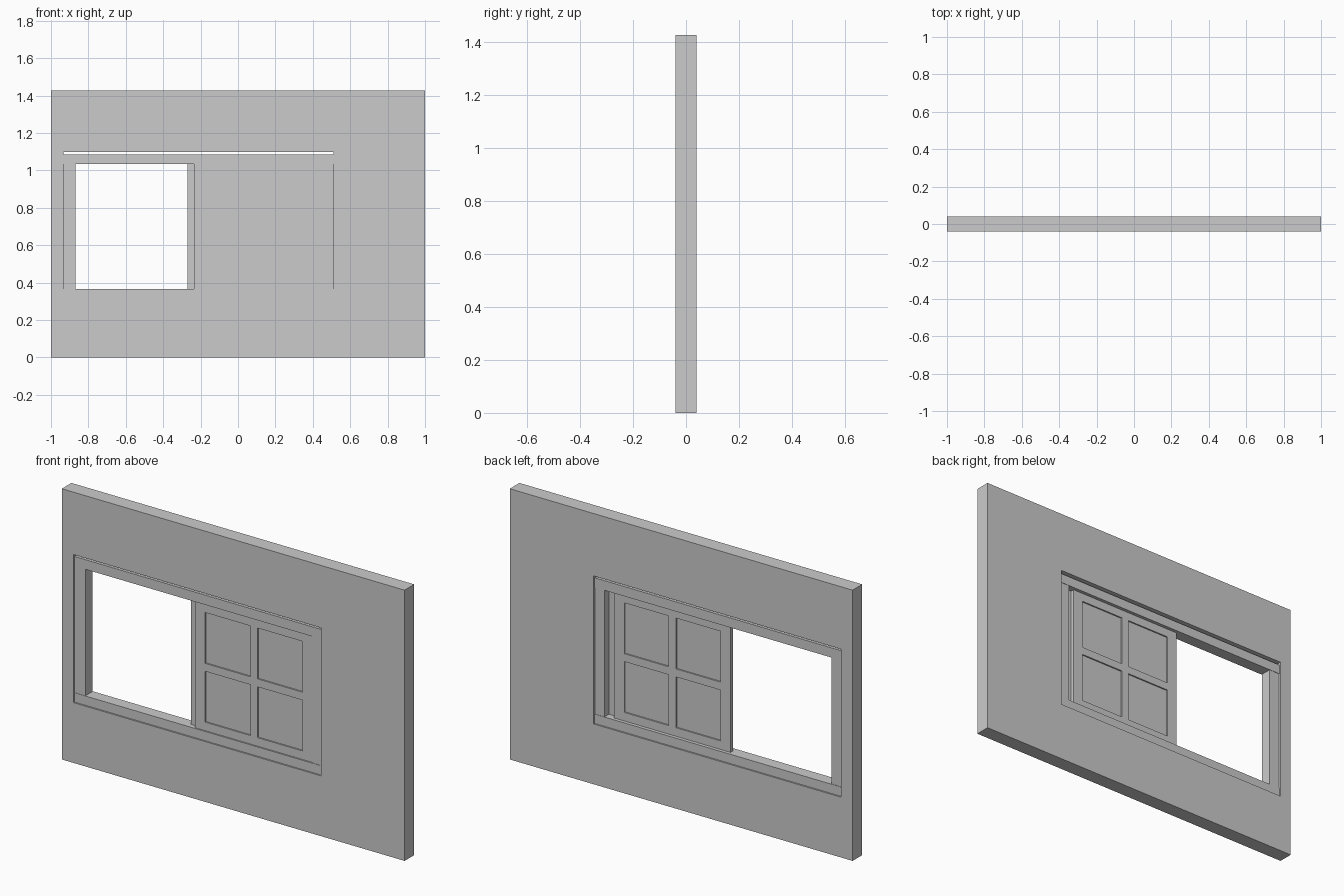
import bpy, bmesh
from mathutils import Vector

cube = bpy.data.objects.get("Cube")
if cube:
    bpy.data.objects.remove(cube, do_unlink=True)

# Single plain grey for everything
grey = bpy.data.materials.new("plain_grey")
grey.use_nodes = True
colour = (0.6, 0.6, 0.6, 1)
grey.diffuse_color = colour
grey.node_tree.nodes["Principled BSDF"].inputs["Base Color"].default_value = colour


def slab(name, xs, zs, front, back, holes=()):
    """Upright slab on a grid of x and z lines; hole cells are left open."""
    bm = bmesh.new()
    grid = [[bm.verts.new((x, front, z)) for z in zs] for x in xs]
    for i in range(len(xs) - 1):
        for j in range(len(zs) - 1):
            if (i, j) not in holes:
                bm.faces.new((grid[i][j], grid[i + 1][j],
                              grid[i + 1][j + 1], grid[i][j + 1]))
    result = bmesh.ops.extrude_face_region(bm, geom=bm.faces[:], use_keep_orig=True)
    moved = [g for g in result["geom"] if isinstance(g, bmesh.types.BMVert)]
    bmesh.ops.translate(bm, verts=moved, vec=Vector((0, back - front, 0)))
    bmesh.ops.recalc_face_normals(bm, faces=bm.faces[:])
    mesh = bpy.data.meshes.new(name)
    bm.to_mesh(mesh)
    bm.free()
    mesh.materials.append(grey)
    obj = bpy.data.objects.new(name, mesh)
    bpy.context.collection.objects.link(obj)
    return obj


# Main sizes
LEFT, RIGHT, BOTTOM, TOP = -0.933, 0.511, 0.318, 1.099     # wall opening
IN_LEFT, IN_RIGHT, SILL, HEAD = -0.869, 0.454, 0.367, 1.035  # clear opening

# Wall with one opening
slab("wall", [-1, LEFT, RIGHT, 1], [0, BOTTOM, TOP, 1.428], -0.04, 0.04, {(1, 1)})

# Window frame, with a narrow gap above the head
slab("frame_head", [LEFT, RIGHT], [HEAD, 1.086], -0.032, 0.032)
slab("frame_sill", [LEFT, RIGHT], [BOTTOM, SILL], -0.032, 0.032)
slab("frame_jamb_right", [LEFT, IN_LEFT], [SILL, HEAD], -0.03, 0.03)
slab("frame_jamb_left", [IN_RIGHT, RIGHT], [SILL, HEAD], -0.03, 0.03)


def sash(name, x0, x1, front, back):
    """Sliding sash: stiles, rails and crossed bars around four panes."""
    stile, rail, bar = 0.06, 0.045, 0.021
    xc, zc = (x0 + x1) / 2, (SILL + HEAD) / 2
    xs = [x0, x0 + stile, xc - bar, xc + bar, x1 - stile, x1]
    zs = [SILL, SILL + rail, zc - bar, zc + bar, HEAD - rail, HEAD]
    slab(name, xs, zs, front, back, {(i, j) for i in (1, 3) for j in (1, 3)})
    mid = (front + back) / 2
    for i in (1, 3):
        for j in (1, 3):
            slab(f"{name}_pane", xs[i:i + 2], zs[j:j + 2], mid - 0.002, mid + 0.002)


sash("front_sash", -0.234, IN_RIGHT, -0.025, -0.006)
sash("back_sash", -0.27, 0.41, -0.005, 0.014)
